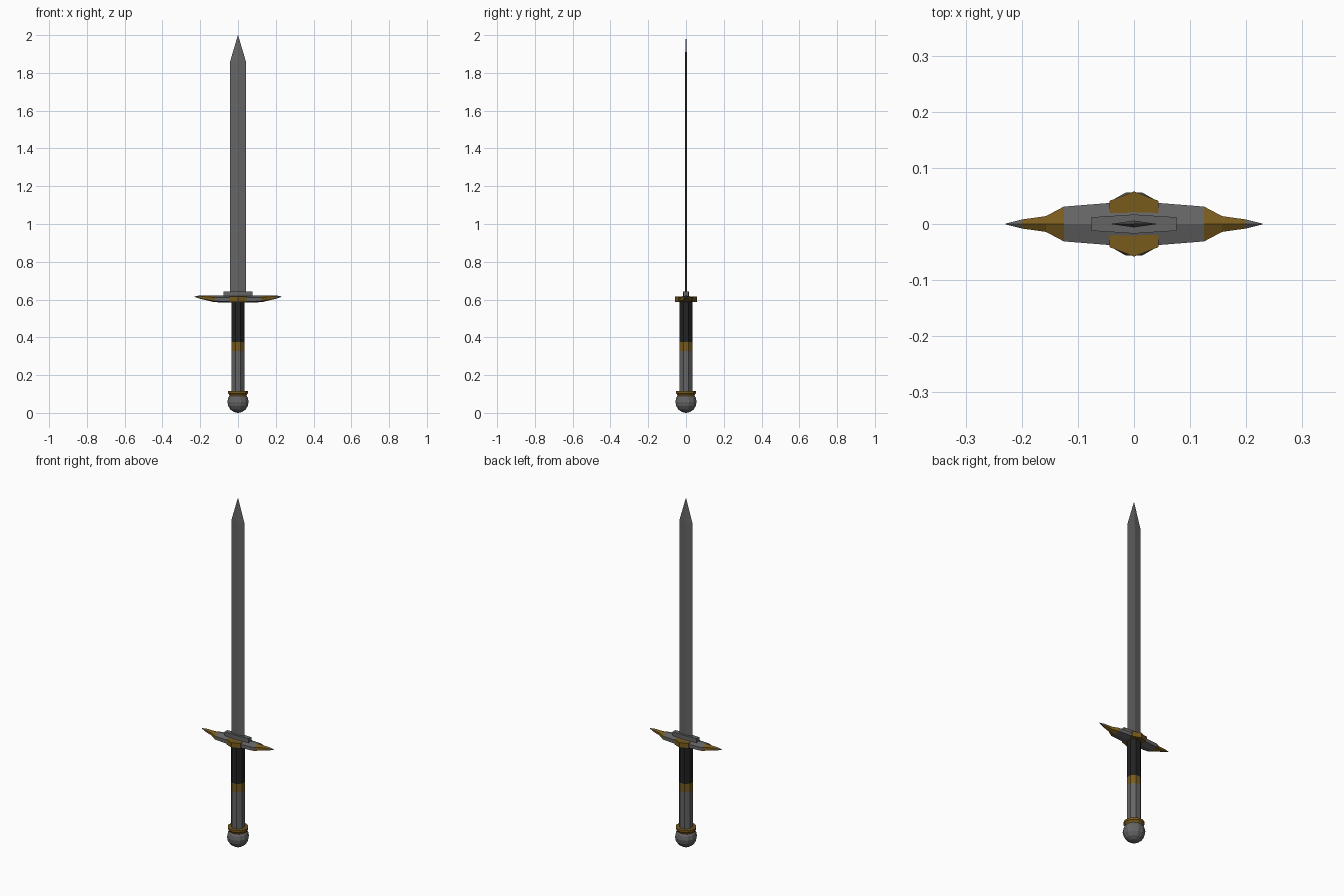
import bpy, bmesh, math

if "Cube" in bpy.data.objects:
    bpy.data.objects.remove(bpy.data.objects["Cube"])


def mat(name, c):
    m = bpy.data.materials.new(name)
    m.diffuse_color = (*c, 1)
    m.use_nodes = True
    m.node_tree.nodes["Principled BSDF"].inputs["Base Color"].default_value = m.diffuse_color
    return m


STEEL = mat("dark steel", (0.13, 0.13, 0.13))
GOLD = mat("aged gold", (0.19, 0.105, 0.012))
BLACK = mat("black leather", (0.016, 0.016, 0.016))


def loft(name, rings, mats, rule=None):
    """Skin a list of equal-length point rings, capped at both ends."""
    bm = bmesh.new()
    vs = [[bm.verts.new(p) for p in r] for r in rings]
    for a, b in zip(vs, vs[1:]):
        n = len(a)
        for i in range(n):
            bm.faces.new((a[i], a[(i + 1) % n], b[(i + 1) % n], b[i]))
    bm.faces.new(vs[0])
    bm.faces.new(vs[-1])
    bmesh.ops.remove_doubles(bm, verts=bm.verts, dist=0.00005)
    bmesh.ops.recalc_face_normals(bm, faces=bm.faces)
    if rule:
        for f in bm.faces:
            f.material_index = rule(f.calc_center_median())
    me = bpy.data.meshes.new(name)
    bm.to_mesh(me)
    bm.free()
    for m in mats:
        me.materials.append(m)
    ob = bpy.data.objects.new(name, me)
    bpy.context.collection.objects.link(ob)
    return ob


def lathe(name, profile, sides, mats, rule=None):
    """Flat-sided turned part; flats face the axes."""
    rings = []
    for r, z in profile:
        rings.append([(r * math.cos(2 * math.pi * (i + 0.5) / sides),
                       r * math.sin(2 * math.pi * (i + 0.5) / sides), z)
                      for i in range(sides)])
    return loft(name, rings, mats, rule)


# Pommel ball and its flared collar
ball = [(max(0.058 * math.sin(math.pi * k / 8), 0.002),
         0.058 - 0.058 * math.cos(math.pi * k / 8)) for k in range(8)]
lathe("pommel", ball, 12, [STEEL])
lathe("pommel_collar", [(0.046, 0.086), (0.048, 0.096), (0.054, 0.103),
                        (0.054, 0.115), (0.034, 0.116)], 12, [GOLD])

# Octagonal grip: steel below, gold band, black wrap above
lathe("grip", [(0.037, z) for z in (0.1, 0.328, 0.374, 0.6)], 8,
      [STEEL, GOLD, BLACK],
      lambda c: 0 if c.z < 0.328 else 1 if c.z < 0.374 else 2)

# Crossguard: ridged bar with gold sleeves and steel tips
half = [(0.0, 0.041, 0.584, 0.623), (0.125, 0.031, 0.586, 0.622),
        (0.157, 0.014, 0.594, 0.622), (0.2, 0.008, 0.604, 0.622),
        (0.229, 0.0006, 0.614, 0.617)]
stations = [(-x, *r) for x, *r in reversed(half[1:])] + half
rings = []
for x, w, lo, hi in stations:
    h = hi - lo
    rings.append([(x, 0, lo), (x, w, lo + 0.15 * h), (x, w, hi - 0.3 * h),
                  (x, 0, hi), (x, -w, hi - 0.3 * h), (x, -w, lo + 0.15 * h)])
loft("crossguard", rings, [STEEL, GOLD],
     lambda c: 1 if 0.125 < abs(c.x) < 0.2 else 0)

# Pointed gold studs on the front and back of the guard
for side, label in ((-1, "front"), (1, "back")):
    tri = [(-0.044, 0.02), (-0.044, 0.041), (0, 0.058),
           (0.044, 0.041), (0.044, 0.02)]
    loft("guard_stud_" + label,
         [[(x, side * y, z) for x, y in tri] for z in (0.588, 0.617)], [GOLD])

# Collar block at the blade root
block = [(-0.076, -0.012), (0, -0.017), (0.076, -0.012),
         (0.076, 0.012), (0, 0.017), (-0.076, 0.012)]
loft("blade_collar", [[(x, y, z) for x, y in block] for z in (0.61, 0.642)],
     [STEEL])

# Diamond-section blade tapering to a point
blade = [(0.042, 0.006, 0.62), (0.042, 0.006, 1.86), (0.0005, 0.0005, 2.0)]
loft("blade", [[(-w, 0, z), (0, -t, z), (w, 0, z), (0, t, z)]
               for w, t, z in blade], [STEEL])
